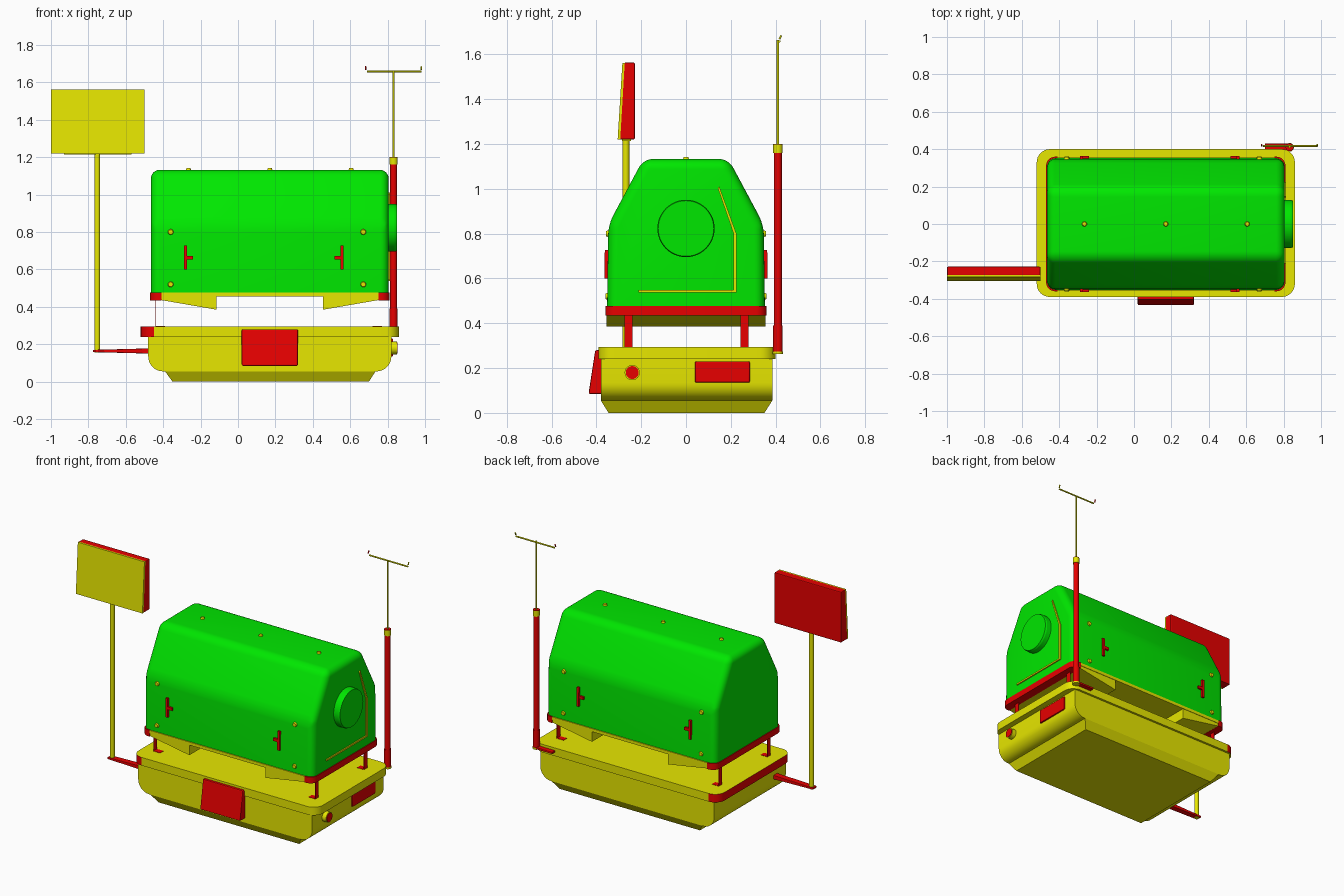
import bpy, bmesh
from math import sin, cos, pi
from mathutils import Vector

if "Cube" in bpy.data.objects:
    bpy.data.objects.remove(bpy.data.objects["Cube"])


def material(name, rgb):
    m = bpy.data.materials.new(name)
    m.use_nodes = True
    m.diffuse_color = (*rgb, 1)
    m.node_tree.nodes["Principled BSDF"].inputs["Base Color"].default_value = (*rgb, 1)
    return m


GREEN = material("hood green", (0, 0.83, 0))
YELLOW = material("body yellow", (0.8, 0.8, 0))
RED = material("trim red", (0.8, 0, 0))
made = []


def finish(name, bm, *mats):
    bmesh.ops.recalc_face_normals(bm, faces=bm.faces)
    me = bpy.data.meshes.new(name)
    bm.to_mesh(me)
    bm.free()
    for m in mats:
        me.materials.append(m)
    ob = bpy.data.objects.new(name, me)
    bpy.context.collection.objects.link(ob)
    made.append(ob)
    return ob


def prism_bm(pts, axis, a, b):
    """Extrude a 2D outline along x, y or z from a to b."""
    def place(p, t):
        v = list(p)
        v.insert("xyz".index(axis), t)
        return v
    bm = bmesh.new()
    lo = [bm.verts.new(place(p, a)) for p in pts]
    hi = [bm.verts.new(place(p, b)) for p in pts]
    bm.faces.new(lo)
    bm.faces.new(hi)
    for i in range(len(pts)):
        j = (i + 1) % len(pts)
        bm.faces.new((lo[i], lo[j], hi[j], hi[i]))
    bmesh.ops.recalc_face_normals(bm, faces=bm.faces)
    return bm


def soften(bm, width, segments=2, rule=lambda e: True):
    bmesh.ops.bevel(bm, geom=[e for e in bm.edges if rule(e)], offset=width,
                    segments=segments, profile=0.5, affect='EDGES')


def prism(name, pts, axis, a, b, mat, bevel=0):
    bm = prism_bm(pts, axis, a, b)
    if bevel:
        soften(bm, bevel)
    return finish(name, bm, mat)


def rect(u0, u1, v0, v1):
    return [(u0, v0), (u1, v0), (u1, v1), (u0, v1)]


def box(name, x0, x1, y0, y1, z0, z1, mat, bevel=0):
    return prism(name, rect(x0, x1, y0, y1), "z", z0, z1, mat, bevel)


def arc(u, v, r, a0, a1, n=8):
    return [(u + r * cos((a0 + (a1 - a0) * i / n) * pi / 180),
             v + r * sin((a0 + (a1 - a0) * i / n) * pi / 180)) for i in range(n + 1)]


def circle(u, v, r, n=40):
    return arc(u, v, r, 0, 360, n)[:-1]


def round_rect(u0, u1, v0, v1, r):
    return (arc(u0 + r, v0 + r, r, 180, 270) + arc(u1 - r, v0 + r, r, 270, 360)
            + arc(u1 - r, v1 - r, r, 0, 90) + arc(u0 + r, v1 - r, r, 90, 180))


def plaque(name, pts, place, height, mat, width=0):
    """Flat raised shape on a wall; a width turns it into an open frame."""
    bm = bmesh.new()
    face = bm.faces.new([bm.verts.new((*p, -0.004)) for p in pts])
    if width:
        bmesh.ops.inset_region(bm, faces=[face], thickness=width, use_even_offset=True)
        bmesh.ops.delete(bm, geom=[face], context='FACES_ONLY')
    top = bmesh.ops.extrude_face_region(bm, geom=bm.faces[:], use_keep_orig=True)
    for v in top["geom"]:
        if isinstance(v, bmesh.types.BMVert):
            v.co.z = height
    for v in bm.verts:
        v.co = place(*v.co)
    return finish(name, bm, mat)


def rod(name, p, q, r, mat, r2=None, sides=24):
    p, q = Vector(p), Vector(q)
    bm = bmesh.new()
    bmesh.ops.create_cone(bm, cap_ends=True, segments=sides, radius1=r,
                          radius2=r if r2 is None else r2, depth=(q - p).length)
    bm.transform((q - p).to_track_quat('Z', 'Y').to_matrix().to_4x4())
    bmesh.ops.translate(bm, verts=bm.verts, vec=(p + q) / 2)
    return finish(name, bm, mat)


# Base tub with rounded ends and a tapered foot
prism("base_tub", arc(-0.40, 0.135, 0.08, 180, 270) + arc(0.74, 0.135, 0.08, 270, 360)
      + [(0.82, 0.245), (-0.48, 0.245)], "y", -0.38, 0.385, YELLOW)
foot = prism_bm(rect(-0.39, 0.735, -0.38, 0.385), "z", 0, 0.055)
for v in foot.verts:
    if v.co.z < 0.01:
        v.co.x += 0.04 if v.co.x < 0 else -0.035
        v.co.y *= 0.91
finish("base_foot", foot, YELLOW)

# Deck slab, with a red bumper around its -x edge
deck = prism_bm(round_rect(-0.52, 0.86, -0.39, 0.40, 0.07), "z", 0.24, 0.295)
for f in deck.faces:
    f.material_index = int(f.calc_center_median().x < -0.449 and abs(f.normal.z) < 0.5)
finish("deck", deck, YELLOW, RED)

# Sloped front box
prism("front_box", [(-0.435, 0.085), (-0.37, 0.085), (-0.37, 0.28), (-0.405, 0.28)],
      "x", 0.02, 0.32, RED, 0.006)

# Control panel and knob on the +x end
box("control_panel", 0.81, 0.83, 0.04, 0.285, 0.135, 0.23, RED, 0.006)
for i, y in enumerate((0.14, 0.19, 0.245)):
    plaque(f"dial_ring_{i}", circle(y, 0.183, 0.025, 24),
           lambda u, v, t: (0.83 + t, u, v), 0.004, YELLOW if i else RED, 0.006)
rod("end_knob", (0.81, -0.24, 0.18), (0.85, -0.24, 0.18), 0.034, YELLOW)
rod("end_knob_cap", (0.84, -0.24, 0.18), (0.854, -0.24, 0.18), 0.029, RED)

# Thin brackets holding the hood above the deck
for x, d in ((-0.44, 1), (0.77, -1)):
    for y in (-0.257, 0.262):
        side = f"{'left' if x > 0 else 'right'}_{'front' if y < 0 else 'back'}"
        box("bracket_" + side, x - 0.001, x + 0.001, y - 0.018, y + 0.018, 0.295, 0.455, RED)
        box("bracket_foot_" + side, min(x, x + d * 0.05), max(x, x + d * 0.05),
            y - 0.018, y + 0.018, 0.294, 0.297, RED)

# Tray under the hood: plate, red end caps, sloped wedges
box("tray_plate", -0.42, 0.76, -0.358, 0.358, 0.455, 0.476, YELLOW)
for name, s in (("tray_cap_right", -1), ("tray_cap_left", 1)):
    u = [(0.17 + s * a, b) for a, b in [(0.58, -0.36)] + arc(0.59, -0.31, 0.05, 270, 360)
         + arc(0.59, 0.31, 0.05, 0, 90) + [(0.58, 0.36)]]
    prism(name, u, "z", 0.435, 0.477, RED)
    wedge = [(0.17 + s * a, z) for a, z in
             ((0.585, 0.437), (0.585, 0.465), (0.285, 0.465), (0.285, 0.385))]
    prism(name.replace("cap", "wedge"), wedge, "y", -0.355, 0.355, YELLOW)

# Hood: shoulder profile with softened edges
half = [(0.352, 0.475), (0.347, 0.84), (0.19, 1.133)]
hood = prism_bm(half + [(-y, z) for y, z in reversed(half)], "x", -0.465, 0.805)
soften(hood, 0.045, 6, lambda e: max(v.co.z for v in e.verts) > 0.5)
finish("hood", hood, GREEN)
for i, x in enumerate((-0.265, 0.17, 0.605)):
    rod(f"roof_stud_{i}", (x, 0, 1.125), (x, 0, 1.143), 0.016, YELLOW, 0.010)

# Long side doors, front and back, with arm ports, latches and studs
for side, s in (("front", -1), ("back", 1)):
    def wall(x, z, out):
        return (x, s * (0.352 - 0.014 * (z - 0.475) + out), z)

    plaque(side + "_door_frame", round_rect(-0.305, 0.581, 0.504, 0.823, 0.035),
           wall, 0.007, RED, 0.015)
    for name, d in (("right", -1), ("left", 1)):
        cx, lx = 0.138 + d * 0.283, 0.138 + d * 0.418
        plaque(f"{side}_port_ring_{name}", circle(cx, 0.663, 0.103), wall, 0.012, RED, 0.016)
        plaque(f"{side}_latch_bar_{name}", rect(lx - 0.008, lx + 0.008, 0.60, 0.728),
               wall, 0.014, RED)
        ends = sorted((lx, cx + d * 0.095))
        plaque(f"{side}_latch_arm_{name}", rect(*ends, 0.654, 0.673), wall, 0.013, RED)
        for row, z in (("low", 0.52), ("high", 0.80)):
            x = 0.155 + d * 0.515
            rod(f"{side}_stud_{name}_{row}", wall(x, z, -0.01), wall(x, z, 0.009),
                0.018, YELLOW, 0.012)


# End door on +x with its round port and two-tone frame
def end_wall(y, z, out):
    return (0.805 + out, y, z)


door = [(-0.222, 0.533), (0.229, 0.533), (0.229, 0.80), (0.15, 1.017), (-0.15, 1.017), (-0.222, 0.80)]
plaque("end_door_frame", door, end_wall, 0.006, RED, 0.014)
trim = [(-0.212, 0.538), (0.225, 0.538), (0.225, 0.80), (0.148, 1.012),
        (0.142, 1.003), (0.213, 0.798), (0.213, 0.549), (-0.212, 0.549)]
plaque("end_door_trim", trim, end_wall, 0.008, YELLOW)
rod("end_port", (0.80, 0, 0.823), (0.838, 0, 0.823), 0.128, GREEN, sides=48)
rod("end_port_lid", (0.838, 0, 0.823), (0.85, 0, 0.823), 0.128, GREEN, 0.124, 48)

# Drip pole with crossbar and looped hooks
px, py = 0.832, 0.41
box("pole_arm", 0.70, 0.845, 0.395, 0.43, 0.264, 0.278, RED, 0.004)
rod("pole_foot", (px, py, 0.262), (px, py, 0.274), 0.023, YELLOW)
rod("pole_socket", (px, py, 0.27), (px, py, 0.39), 0.021, RED)
rod("pole_lower", (px, py, 0.39), (px, py, 1.165), 0.018, RED)
rod("pole_collar", (px, py, 1.16), (px, py, 1.198), 0.021, YELLOW)
rod("pole_collar_cap", (px, py, 1.198), (px, py, 1.201), 0.021, RED)
rod("pole_upper", (px, py, 1.19), (px, py, 1.665), 0.005, YELLOW)
rod("pole_crossbar", (0.69, 0.417, 1.658), (0.98, 0.417, 1.658), 0.005, YELLOW)
for name, x, mat in (("right", 0.682, RED), ("left", 0.98, YELLOW)):
    prism_place = lambda u, v, t: (u, 0.417 + t, v)
    plaque("hook_" + name, circle(x, 1.655, 0.018, 24), prism_place, 0.004, mat, 0.008)
    rod("hook_tip_" + name, (x, 0.417, 1.668), (x, 0.425, 1.685), 0.004, mat)

# Screen on a side post
prism("screen_arm", [(-0.775, 0.158), (-0.47, 0.150), (-0.47, 0.178), (-0.775, 0.170)],
      "y", -0.29, -0.25, RED, 0.003)
rod("screen_post", (-0.752, -0.268, 0.155), (-0.752, -0.268, 1.23), 0.015, YELLOW)
box("screen_mount", -0.93, -0.57, -0.285, -0.245, 1.214, 1.222, YELLOW)
prism("screen_back", [(-0.297, 1.22), (-0.228, 1.22), (-0.228, 1.563), (-0.277, 1.563)],
      "x", -1.0, -0.5, RED, 0.006)
prism("screen_front", [(-0.305, 1.221), (-0.293, 1.221), (-0.273, 1.562), (-0.284, 1.562)],
      "x", -0.999, -0.501, YELLOW)

# Smooth the rounded surfaces, keep hard edges
bpy.ops.object.select_all(action='DESELECT')
for ob in made:
    ob.select_set(True)
bpy.context.view_layer.objects.active = made[0]
bpy.ops.object.shade_smooth_by_angle(angle=0.36)
